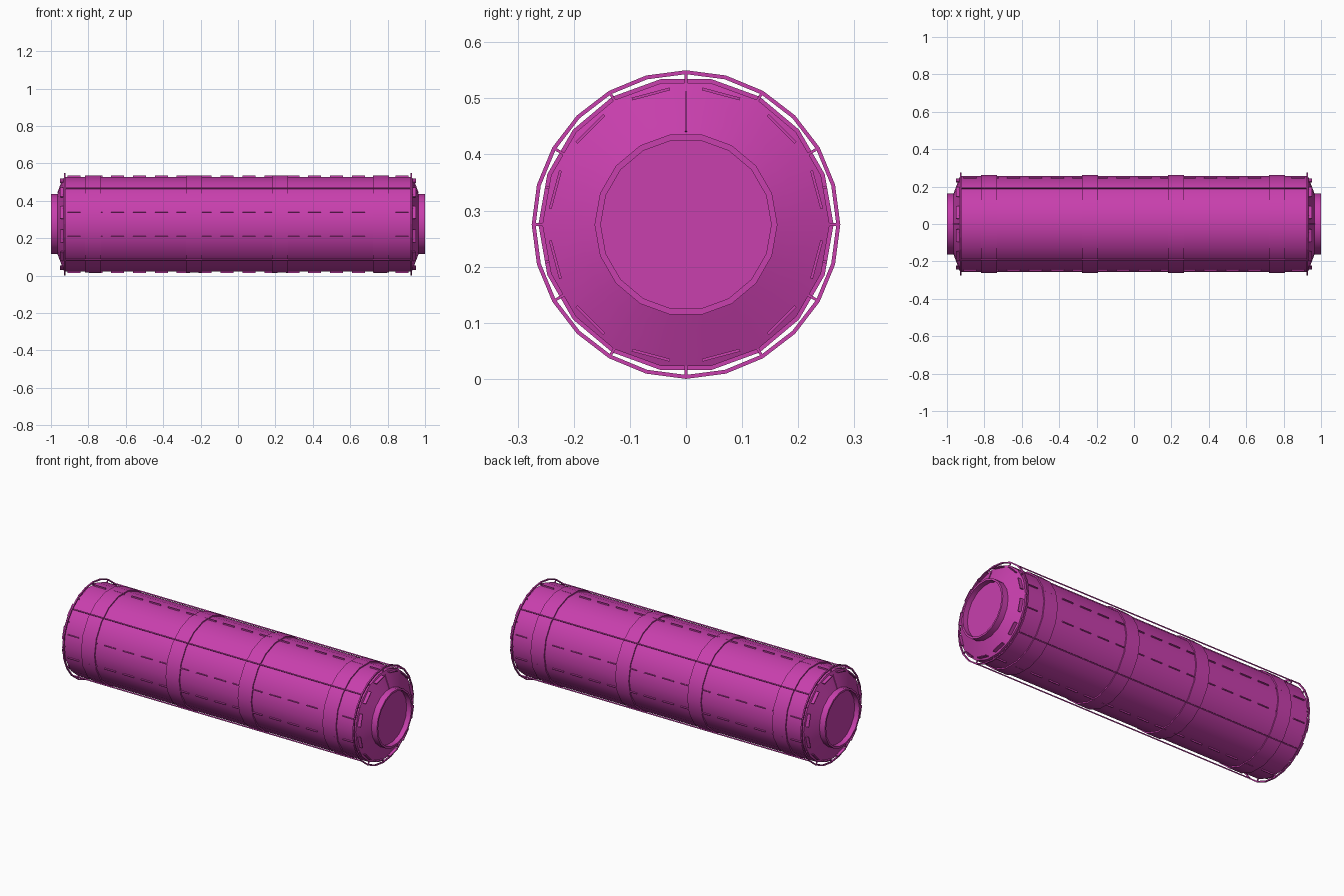
import bpy, bmesh, math
from mathutils import Matrix, Vector

if "Cube" in bpy.data.objects:
    bpy.data.objects.remove(bpy.data.objects["Cube"])

ZC = 0.275
mat = bpy.data.materials.new("magenta")
mat.diffuse_color = (0.58, 0.05, 0.42, 1)
mat.use_nodes = True
mat.node_tree.nodes["Principled BSDF"].inputs["Base Color"].default_value = mat.diffuse_color


def finish(name, bm, smooth=False):
    bmesh.ops.recalc_face_normals(bm, faces=bm.faces[:])
    me = bpy.data.meshes.new(name)
    bm.to_mesh(me)
    bm.free()
    ob = bpy.data.objects.new(name, me)
    ob.location.z = ZC
    me.materials.append(mat)
    bpy.context.collection.objects.link(ob)
    if smooth:
        bpy.ops.object.select_all(action='DESELECT')
        ob.select_set(True)
        bpy.context.view_layer.objects.active = ob
        bpy.ops.object.shade_smooth_by_angle(angle=math.radians(25))
    return ob


def lathe(bm, profile, sides, offset=0.0, closed=False):
    """Revolve (x, radius) points about the x axis; angle 0 is up."""
    rows = []
    for x, r in profile:
        if r == 0:
            rows.append([bm.verts.new((x, 0, 0))] * sides)
        else:
            rows.append([bm.verts.new((x, r * math.sin(a), r * math.cos(a)))
                         for a in (math.radians(offset + 360 * i / sides) for i in range(sides))])
    pairs = list(zip(rows, rows[1:]))
    if closed:
        pairs.append((rows[-1], rows[0]))
    for p, q in pairs:
        for i in range(sides):
            j = (i + 1) % sides
            bm.faces.new(list(dict.fromkeys((p[i], p[j], q[j], q[i]))))


def box(bm, x, r, deg, size, tilt=0.0):
    """Box of (axial, tangential, radial) size at radius r, angle deg from up."""
    m = (Matrix.Rotation(math.radians(-deg), 4, 'X')
         @ Matrix.Translation((x, 0, r))
         @ Matrix.Rotation(tilt, 4, 'Y')
         @ Matrix.Diagonal(Vector((*size, 1))))
    bmesh.ops.create_cube(bm, size=1, matrix=m)


# hull with tapered ends and recessed collars
half = [(0.97, 0), (0.97, 0.152), (1.0, 0.152), (1.0, 0.163), (0.965, 0.163),
        (0.955, 0.19), (0.93, 0.256)]
bm = bmesh.new()
lathe(bm, [(-x, r) for x, r in half] + half[::-1], 18, 10)
finish("hull", bm, True)

# raised bands
bm = bmesh.new()
for c in (-0.775, -0.235, 0.225, 0.765):
    lathe(bm, [(c - 0.043, 0.25), (c - 0.043, 0.263), (c + 0.043, 0.263), (c + 0.043, 0.25)],
          18, 10, True)
finish("bands", bm, True)

# thin end hoops on twelve short struts
bm = bmesh.new()
for s in (-1, 1):
    x = s * 0.925
    lathe(bm, [(x - 0.004, 0.268), (x - 0.004, 0.275), (x + 0.004, 0.275), (x + 0.004, 0.268)],
          24, 0, True)
    for k in range(12):
        box(bm, x, 0.259, k * 30, (0.006, 0.005, 0.024))
finish("end_hoops", bm)

# four long rails joining the hoops
bm = bmesh.new()
for a in (45, 135, 225, 315):
    box(bm, 0, 0.271, a, (1.85, 0.006, 0.006))
finish("rails", bm)

# dashed strips along the hull
bm = bmesh.new()
for a in (0, 75, 105, 180, 255, 285):
    for k in range(16):
        box(bm, (k - 7.5) * 0.117, 0.255, a, (0.07, 0.005, 0.01))
finish("hull_dashes", bm)

# dashes around each tapered end, with one radial strip at the top
bm = bmesh.new()
for s in (-1, 1):
    for k in range(12):
        box(bm, s * 0.943, 0.241, 15 + 30 * k, (0.02, 0.07, 0.005))
    box(bm, s * 0.949, 0.2, 0, (0.01, 0.004, 0.075), -s * 0.36)
finish("end_dashes", bm)
